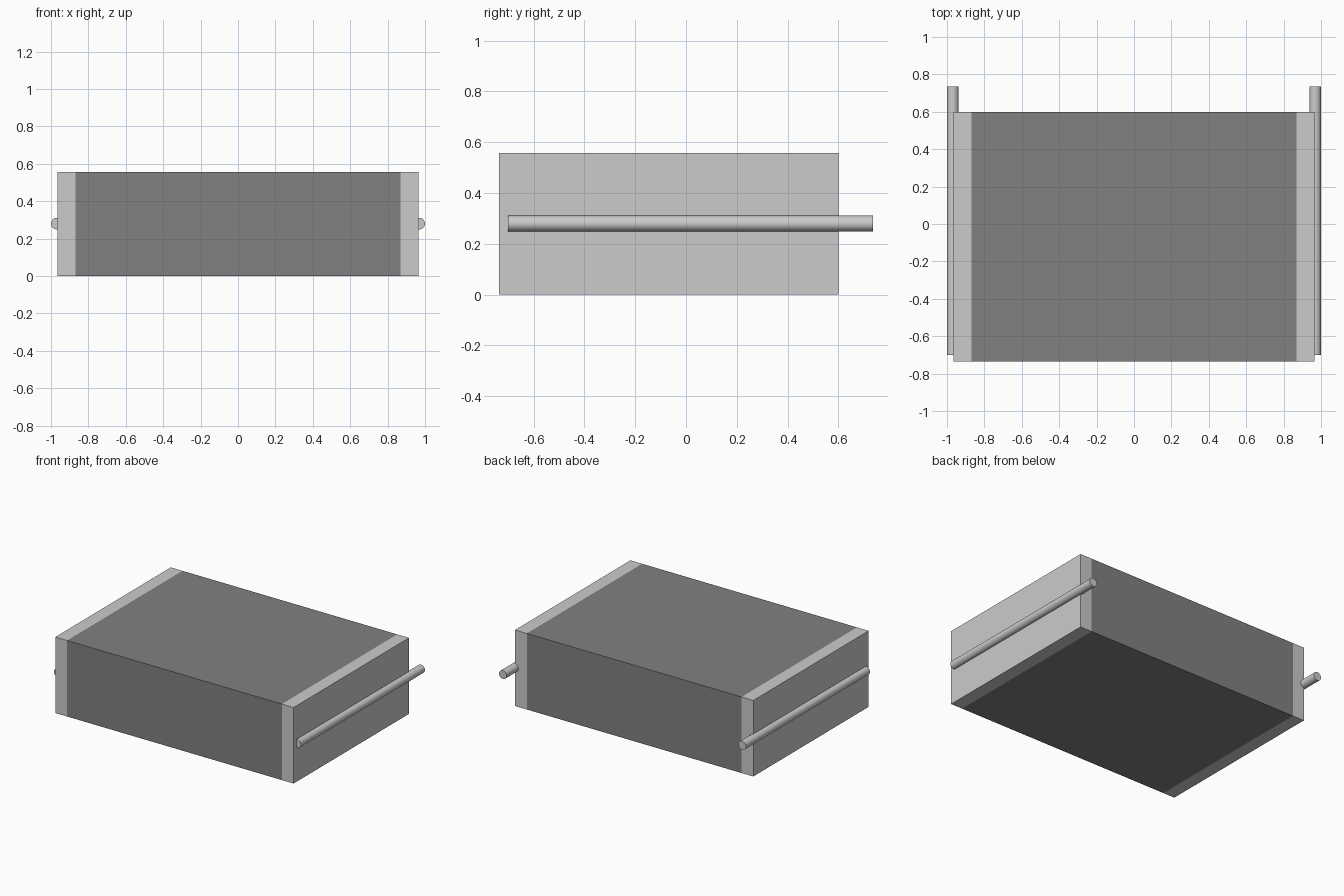
import bpy
import math

if "Cube" in bpy.data.objects:
    bpy.data.objects.remove(bpy.data.objects["Cube"])

Y0, Y1, H = -0.735, 0.60, 0.557   # shared body depth and height


def box(name, x0, x1):
    bpy.ops.mesh.primitive_cube_add(size=1, location=((x0 + x1) / 2, (Y0 + Y1) / 2, H / 2))
    ob = bpy.context.object
    ob.name = name
    ob.scale = (x1 - x0, Y1 - Y0, H)
    bpy.ops.object.transform_apply(location=False, rotation=False, scale=True)
    return ob


# dark central block
core = box("core_block", -0.87, 0.87)
dark = bpy.data.materials.new("dark_grey")
dark.diffuse_color = (0.22, 0.22, 0.22, 1)
dark.use_nodes = True
dark.node_tree.nodes["Principled BSDF"].inputs["Base Color"].default_value = dark.diffuse_color
core.data.materials.append(dark)

for side, label in ((-1, "left"), (1, "right")):
    # pale end cap
    a, b = sorted((side * 0.87, side * 0.965))
    box(label + "_end_cap", a, b)

    # round rod half sunk into the end cap, sticking out at the back
    y0, y1 = -0.70, 0.735
    bpy.ops.mesh.primitive_cylinder_add(
        vertices=32, radius=0.031, depth=y1 - y0,
        location=(side * 0.969, (y0 + y1) / 2, 0.28),
        rotation=(math.pi / 2, 0, 0))
    bpy.context.object.name = label + "_rod"
    bpy.ops.object.shade_smooth_by_angle()
